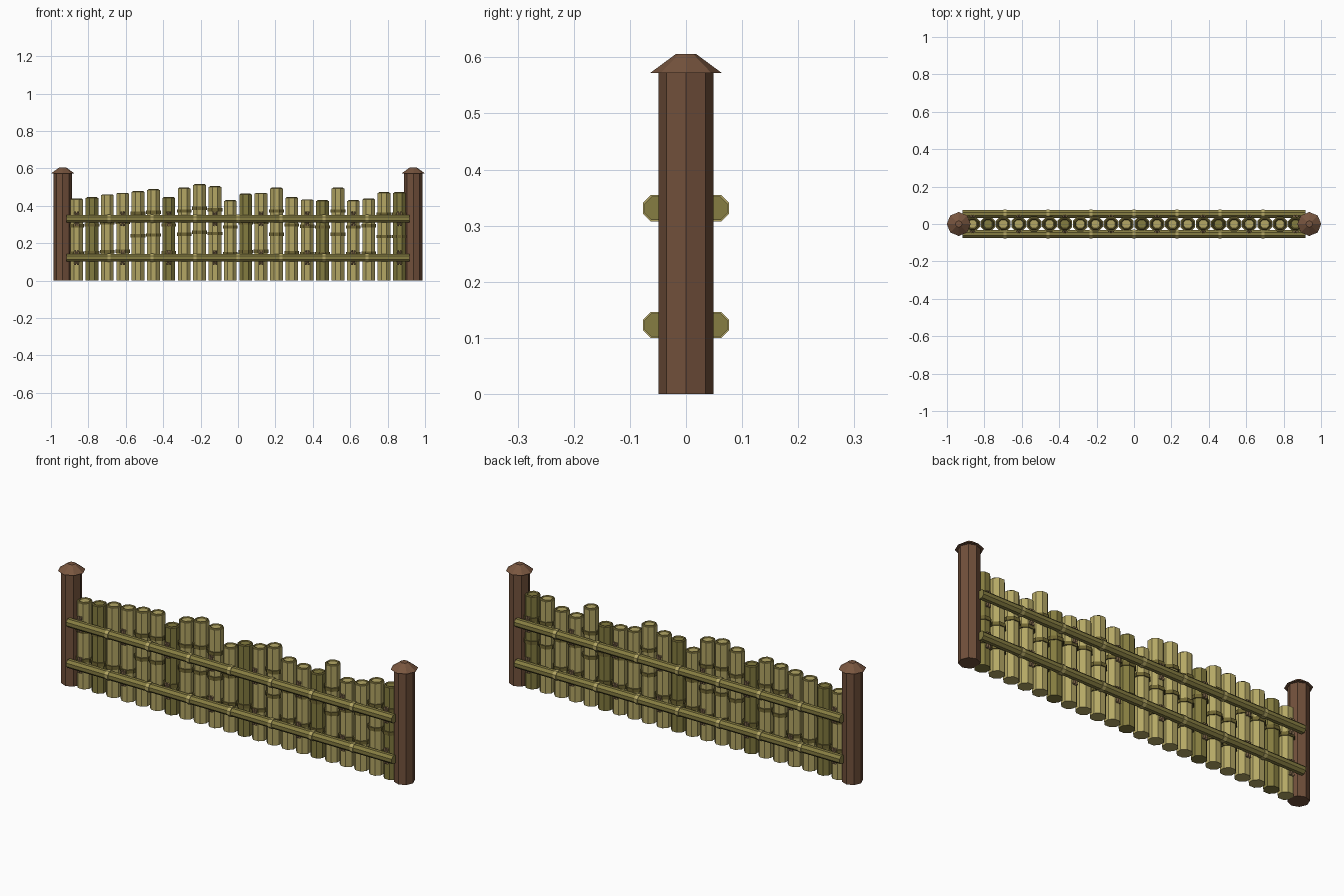
import bpy
import math

if "Cube" in bpy.data.objects:
    bpy.data.objects.remove(bpy.data.objects["Cube"], do_unlink=True)


def material(name, r, g, b):
    m = bpy.data.materials.new(name)
    m.use_nodes = True
    m.diffuse_color = (r, g, b, 1)
    bsdf = m.node_tree.nodes["Principled BSDF"]
    bsdf.inputs["Base Color"].default_value = (r, g, b, 1)
    bsdf.inputs["Roughness"].default_value = 0.8
    return m


light_cane = material("light cane", 0.46, 0.39, 0.13)
dark_cane = material("dark cane", 0.23, 0.20, 0.05)
rail_olive = material("rail olive", 0.24, 0.205, 0.055)
node_olive = material("node olive", 0.16, 0.13, 0.032)
post_brown = material("post brown", 0.165, 0.08, 0.043)
cap_brown = material("cap brown", 0.19, 0.093, 0.05)
rope_tan = material("rope tan", 0.28, 0.18, 0.09)

FLAT = math.pi / 8  # turns an octagon so that a flat side faces front


def finish(name, mat):
    ob = bpy.context.object
    ob.name = name
    ob.data.materials.append(mat)
    return ob


def upright(name, mat, x, z0, z1, r0, r1=None, turn=FLAT):
    """Eight-sided prism or frustum standing between two heights."""
    bpy.ops.mesh.primitive_cone_add(
        vertices=8, radius1=r0, radius2=r0 if r1 is None else r1,
        depth=z1 - z0, location=(x, 0, (z0 + z1) / 2), rotation=(0, 0, turn))
    return finish(name, mat)


def lengthwise(name, mat, x, y, z, r, length):
    """Eight-sided prism lying along x."""
    bpy.ops.mesh.primitive_cylinder_add(
        vertices=8, radius=r, depth=length, location=(x, y, z),
        rotation=(0, math.pi / 2, 0))
    ob = finish(name, mat)
    for v in ob.data.vertices:  # flat side to the front
        px, py = v.co.x, v.co.y
        v.co.x = px * math.cos(FLAT) - py * math.sin(FLAT)
        v.co.y = px * math.sin(FLAT) + py * math.cos(FLAT)
    return ob


# End posts with sloped caps
for side, label in ((-1, "right"), (1, "left")):
    upright(label + "_post", post_brown, side * 0.937, 0, 0.574, 0.049, turn=0)
    upright(label + "_post_cap", cap_brown, side * 0.937, 0.572, 0.606,
            0.064, 0.018, turn=0)

# Cane poles with growth nodes and raised rims
heights = [0.44, 0.447, 0.462, 0.47, 0.48, 0.489, 0.447, 0.497, 0.517, 0.505,
           0.43, 0.465, 0.47, 0.497, 0.447, 0.435, 0.43, 0.497, 0.43, 0.44,
           0.473, 0.473]
SPACING = 0.0822
pole_x = [(i - (len(heights) - 1) / 2) * SPACING for i in range(len(heights))]
for i, (x, h) in enumerate(zip(pole_x, heights)):
    cane = dark_cane if i % 5 == 1 else light_cane
    upright(f"pole_{i}", cane, x, 0, h - 0.005, 0.037)
    bpy.ops.mesh.primitive_torus_add(
        major_segments=8, minor_segments=4, major_radius=0.029,
        minor_radius=0.005, location=(x, 0, h - 0.005), rotation=(0, 0, FLAT))
    finish(f"pole_rim_{i}", node_olive)
    count = 3 if h > 0.471 else 2
    for k in range(1, count + 1):
        z = h * k / (count + 1)
        upright(f"pole_node_{i}_{k}", node_olive, x, z - 0.009, z + 0.009, 0.0425)

# Rails on both faces, their rings and the rope lashings
for face, label in ((-1, "front"), (1, "back")):
    for z, level in ((0.123, "lower"), (0.331, "upper")):
        name = f"{label}_{level}"
        lengthwise(name + "_rail", rail_olive, 0, face * 0.053, z, 0.0225, 1.834)
        for k in range(-3, 4):
            lengthwise(f"{name}_rail_ring_{k + 3}", light_cane,
                       k * 0.23, face * 0.053, z, 0.0255, 0.018)
        for i in range(0, len(heights), 3):
            for tilt in (-0.2, 0.2):
                bpy.ops.mesh.primitive_cylinder_add(
                    vertices=6, radius=0.006, depth=0.08,
                    location=(pole_x[i], face * 0.042, z), rotation=(0, tilt, 0))
                finish(f"{name}_lashing_{i}", rope_tan)
